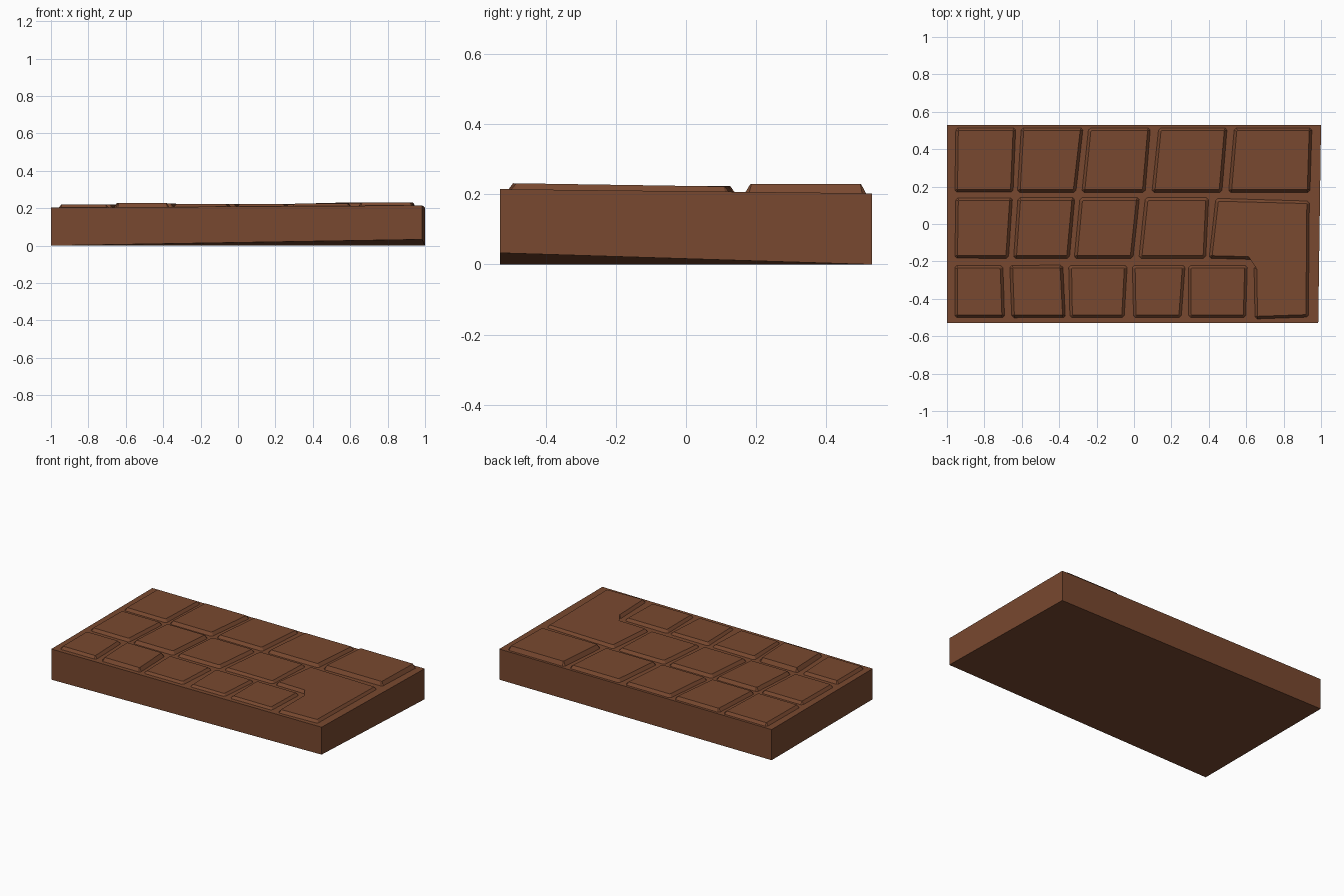
import bpy, bmesh
from mathutils import Vector

if "Cube" in bpy.data.objects:
    bpy.data.objects.remove(bpy.data.objects["Cube"])

mat = bpy.data.materials.new("milk_chocolate_brown")
mat.diffuse_color = (0.19, 0.066, 0.029, 1)
mat.use_nodes = True
mat.node_tree.nodes["Principled BSDF"].inputs["Base Color"].default_value = mat.diffuse_color


def make(name, bm):
    bmesh.ops.recalc_face_normals(bm, faces=bm.faces[:])
    me = bpy.data.meshes.new(name)
    bm.to_mesh(me)
    bm.free()
    me.materials.append(mat)
    ob = bpy.data.objects.new(name, me)
    bpy.context.collection.objects.link(ob)


def floor_z(x, y):
    # bilinear height of the slab top: front right corner sits higher
    u, v = (x + 1) / 2, (y + 0.53) / 1.06
    return 0.203 + 0.012 * u * (1 - v)


# slab with a slightly raised front right corner underneath
bm = bmesh.new()
corners = [(-1, -0.53, 0), (0.985, -0.53, 0.033), (1, 0.53, 0.0), (-1, 0.53, 0)]
low = [bm.verts.new(c) for c in corners]
top = [bm.verts.new((x, y, floor_z(x, y))) for x, y, z in corners]
bm.faces.new(low)
bm.faces.new(top)
for i in range(4):
    j = (i + 1) % 4
    bm.faces.new((low[i], low[j], top[j], top[i]))
make("bar_slab", bm)


def offset(pts, d):
    # mitred inward offset of a counter-clockwise outline
    out = []
    n = len(pts)
    for i in range(n):
        p = Vector(pts[i])
        e1 = (p - Vector(pts[i - 1])).normalized()
        e2 = (Vector(pts[(i + 1) % n]) - p).normalized()
        n1, n2 = Vector((-e1.y, e1.x)), Vector((-e2.y, e2.x))
        out.append(p + (n1 + n2) * d / (1 + n1.dot(n2)))
    return out


def clip(pts, c):
    # cut the outline corners a little, as in a melted edge
    out = []
    n = len(pts)
    for i in range(n):
        p = Vector(pts[i])
        for q in (Vector(pts[i - 1]), Vector(pts[(i + 1) % n])):
            out.append(p + (q - p).normalized() * min(c, (q - p).length * 0.3))
    return out


def piece(name, pts, h_front, h_back):
    pts = clip(pts, 0.012)
    inner = offset(pts, 0.016)
    ys = [p.y for p in pts]
    y0, y1 = min(ys), max(ys)
    bm = bmesh.new()
    a = [bm.verts.new((p.x, p.y, floor_z(p.x, p.y) - 0.003)) for p in pts]
    b = [bm.verts.new((p.x, p.y, h_front + (h_back - h_front) * (p.y - y0) / (y1 - y0)))
         for p in inner]
    n = len(pts)
    for i in range(n):
        j = (i + 1) % n
        bm.faces.new((a[i], a[j], b[j], b[i]))
    bmesh.ops.triangulate(bm, faces=[bm.faces.new(b)])
    make(name, bm)


# rows: y low, y high, then (left low, right low, left high, right high, height)
rows = {
    "back": (0.168, 0.515, [
        (-0.96, -0.645, -0.955, -0.63, 0.221), (-0.625, -0.31, -0.605, -0.27, 0.223),
        (-0.28, 0.06, -0.245, 0.09, 0.222), (0.095, 0.47, 0.13, 0.50, 0.223),
        (0.505, 0.942, 0.535, 0.953, 0.230)]),
    "middle": (-0.185, 0.142, [
        (-0.96, -0.67, -0.955, -0.648, 0.221), (-0.645, -0.345, -0.622, -0.315, 0.224),
        (-0.32, -0.005, -0.29, 0.03, 0.222), (0.025, 0.385, 0.06, 0.40, 0.221)]),
    "front": (-0.503, -0.22, [
        (-0.96, -0.69, -0.96, -0.70, 0.221), (-0.655, -0.365, -0.665, -0.38, 0.228),
        (-0.345, -0.05, -0.35, -0.035, 0.222), (-0.005, 0.255, -0.01, 0.275, 0.223),
        (0.29, 0.60, 0.29, 0.608, 0.226)]),
}
for row, (y0, y1, cells) in rows.items():
    for k, (a, b, c, d, h) in enumerate(cells):
        piece(f"{row}_square_{k + 1}", [(a, y0), (b, y0), (d, y1), (c, y1)], h, h)

# joined right-hand squares, split only partway by a fading groove
piece("joined_right_squares", [
    (0.645, -0.51), (0.935, -0.50), (0.94, 0.125), (0.437, 0.138), (0.40, -0.185),
    (0.60, -0.19), (0.82, -0.212), (0.82, -0.235), (0.64, -0.222)], 0.232, 0.222)
